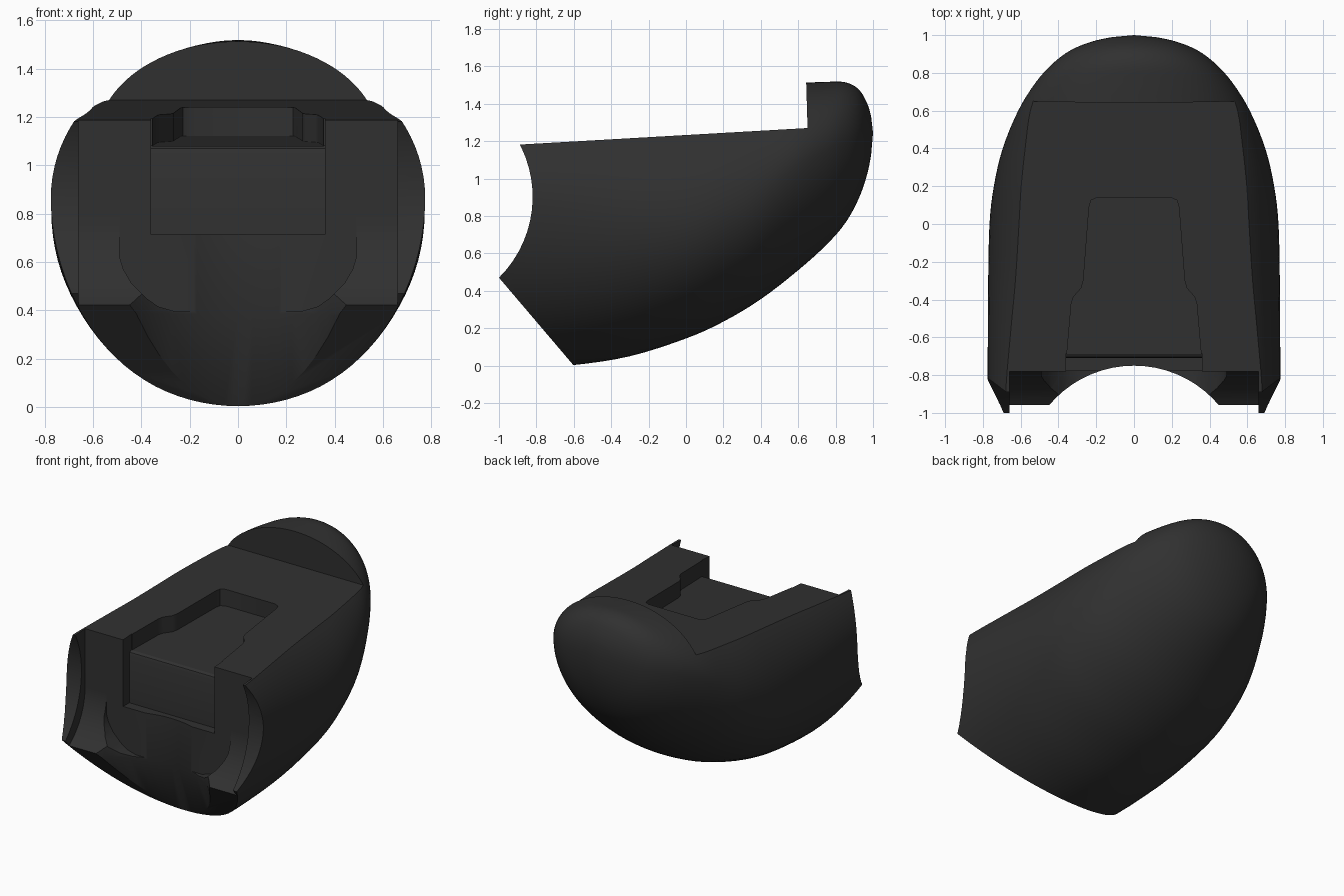
import bpy, bmesh, math
from mathutils import Vector

if "Cube" in bpy.data.objects:
    bpy.data.objects.remove(bpy.data.objects["Cube"])


def make_object(name, bm):
    bmesh.ops.recalc_face_normals(bm, faces=bm.faces)
    mesh = bpy.data.meshes.new(name)
    bm.to_mesh(mesh)
    bm.free()
    obj = bpy.data.objects.new(name, mesh)
    bpy.context.collection.objects.link(obj)
    return obj


def loft(name, rings, tip=None):
    """Skin a list of closed rings; optionally end in a single point."""
    bm = bmesh.new()
    loops = [[bm.verts.new(p) for p in r] for r in rings]
    n = len(loops[0])
    for a, b in zip(loops, loops[1:]):
        for i in range(n):
            bm.faces.new((a[i], a[(i + 1) % n], b[(i + 1) % n], b[i]))
    bm.faces.new(loops[0])
    if tip:
        t = bm.verts.new(tip)
        for i in range(n):
            bm.faces.new((loops[-1][i], loops[-1][(i + 1) % n], t))
    else:
        bm.faces.new(loops[-1])
    return make_object(name, bm)


def side_prism(name, pts, half):
    """(y, z) profile extruded across x."""
    return loft(name, [[(x, y, z) for y, z in pts] for x in (-half, half)])


def arc3(a, m, b, n=14):
    """Points on the circle through three 2D points."""
    (ax, ay), (mx, my), (bx, by) = a, m, b
    d = 2 * (ax * (my - by) + mx * (by - ay) + bx * (ay - my))
    a2, m2, b2 = ax * ax + ay * ay, mx * mx + my * my, bx * bx + by * by
    cx = (a2 * (my - by) + m2 * (by - ay) + b2 * (ay - my)) / d
    cy = (a2 * (bx - mx) + m2 * (ax - bx) + b2 * (mx - ax)) / d
    r = math.hypot(ax - cx, ay - cy)
    t0 = math.atan2(ay - cy, ax - cx)
    dt = (math.atan2(by - cy, bx - cx) - t0 + math.pi) % math.tau - math.pi
    return [(cx + r * math.cos(t0 + dt * i / n), cy + r * math.sin(t0 + dt * i / n))
            for i in range(n + 1)]


# Body stations: y, bottom z, top z, z of widest point, half width
stations = [
    (-1.10, -0.02, 1.515, 0.88, 0.775),
    (-0.85, -0.01, 1.515, 0.87, 0.775),
    (-0.60, 0.003, 1.515, 0.84, 0.774),
    (-0.30, 0.05, 1.515, 0.80, 0.772),
    (0.00, 0.145, 1.515, 0.80, 0.765),
    (0.20, 0.235, 1.515, 0.85, 0.742),
    (0.40, 0.355, 1.513, 0.93, 0.695),
    (0.60, 0.51, 1.512, 1.07, 0.613),
    (0.75, 0.645, 1.517, 1.15, 0.52),
    (0.85, 0.76, 1.515, 1.19, 0.43),
    (0.92, 0.885, 1.48, 1.21, 0.335),
    (0.965, 1.01, 1.41, 1.23, 0.225),
    (0.99, 1.13, 1.33, 1.24, 0.11),
]
tip = (1.0, 1.245, 1.245, 1.245, 0.0)


def catmull(p0, p1, p2, p3, t):
    return 0.5 * (2 * p1 + (p2 - p0) * t + (2 * p0 - 5 * p1 + 4 * p2 - p3) * t * t
                  + (3 * p1 - p0 - 3 * p2 + p3) * t ** 3)


rows = []
ext = [stations[0]] + stations + [tip]
for k in range(len(stations) - 1):
    for s in range(4):
        rows.append([catmull(*c, s / 4) for c in zip(*ext[k:k + 4])])
rows.append(stations[-1])

rings = []
N = 96
for y, zb, zt, zw, w in rows:
    ring = []
    for i in range(N):
        a = math.tau * i / N
        s = math.sin(a)
        ring.append((w * math.cos(a), y, zw + s * (zt - zw if s > 0 else zw - zb)))
    rings.append(ring)
shell = loft("shell_body", rings, (0, tip[0], tip[1]))

cutters = []
# Sloping top with an upright step at the dome
cutters.append(side_prism("top_cutter",
                          [(-1.3, 1.158), (0.65, 1.27), (0.637, 1.7), (-1.3, 1.7)], 1))
# Hollowed front edge and slanted chin
front = arc3((-0.91, 1.22), (-0.82, 0.89), (-1.0, 0.47)) + [(-0.515, -0.1), (-1.4, -0.1), (-1.4, 1.22)]
cutters.append(side_prism("front_cutter", front, 1))
# Recess between the cheeks, with a curved foot
recess = [(-0.78, 1.4)] + arc3((-0.78, 0.80), (-0.825, 0.58), (-0.962, 0.42)) + [(-1.3, 0.42), (-1.3, 1.4)]
cutters.append(side_prism("recess_cutter", recess, 0.66))
# Central opening with rounded lower corners
corner = [(0.49, 1.0), (0.49, 0.62), (0.475, 0.57), (0.44, 0.51), (0.38, 0.45), (0.33, 0.415), (0.26, 0.395)]
outline = corner + [(-x, z) for x, z in reversed(corner)]
cutters.append(loft("opening_cutter", [[(x, y, z) for x, z in outline] for y in (-1.3, -0.779)]))
# Round scoop through the lower lip, leaning back toward the bottom
scoop = []
for z, cy in ((-0.2, -1.11), (0.385, -1.337), (1.4, -1.337)):
    scoop.append([(0.587 * math.cos(math.tau * i / 64), cy + 0.587 * math.sin(math.tau * i / 64), z)
                  for i in range(64)])
cutters.append(loft("scoop_cutter", scoop))
# Stepped pocket sunk in the top, floor parallel to the top face
half = [(0.362, -0.85), (0.358, -0.72), (0.332, -0.42), (0.32, -0.385), (0.28, -0.34), (0.268, -0.30),
        (0.238, 0.09), (0.228, 0.125), (0.195, 0.14)]
plan = half + [(-x, y) for x, y in reversed(half)]
cutters.append(loft("pocket_cutter", [[(x, y, 1.115 + 0.05 * y + lift) for x, y in plan]
                                      for lift in (0, 0.4)]))
# Notch dropping down at the front of the pocket, with an eased top edge
notch = [(-1.2, 0.713), (-0.71, 0.713), (-0.71, 1.05), (-0.703, 1.07), (-0.685, 1.082),
         (-0.685, 1.4), (-1.2, 1.4)]
cutters.append(side_prism("notch_cutter", notch, 0.36))

# Apply all cuts
bpy.context.view_layer.objects.active = shell
shell.select_set(True)
for c in cutters:
    c.hide_render = True
    m = shell.modifiers.new(c.name, 'BOOLEAN')
    m.operation = 'DIFFERENCE'
    m.solver = 'EXACT'
    m.object = c
    bpy.ops.object.modifier_apply(modifier=m.name)
for c in cutters:
    bpy.data.objects.remove(c, do_unlink=True)

bpy.ops.object.shade_smooth_by_angle(angle=math.radians(30))

# Dark finish
mat = bpy.data.materials.new("dark_plastic")
mat.diffuse_color = (0.03, 0.03, 0.03, 1)
mat.use_nodes = True
mat.node_tree.nodes["Principled BSDF"].inputs["Base Color"].default_value = mat.diffuse_color
shell.data.materials.clear()
shell.data.materials.append(mat)
